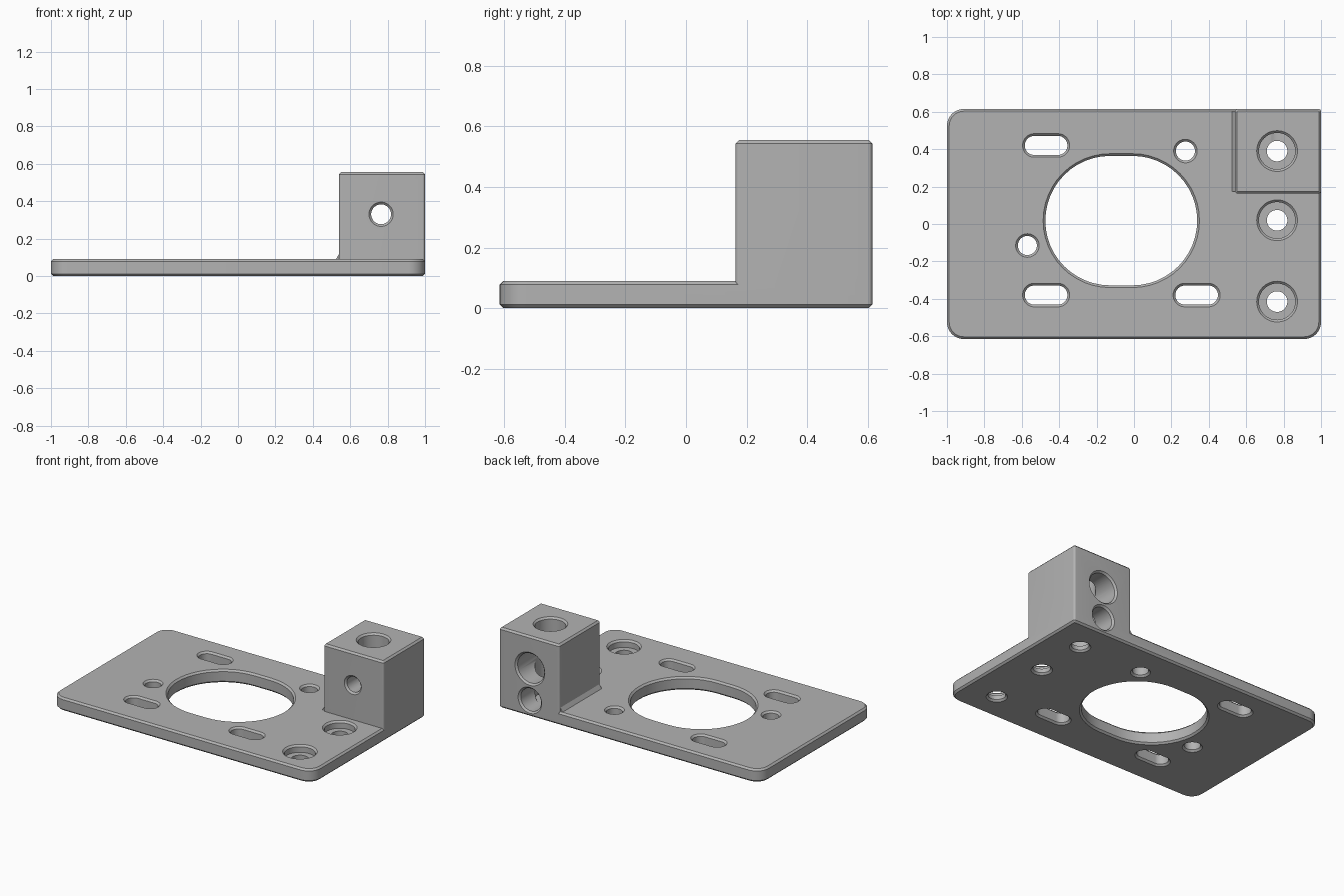
import bpy, bmesh, math
from mathutils import Matrix, Vector

if "Cube" in bpy.data.objects:
    bpy.data.objects.remove(bpy.data.objects["Cube"])

grey = bpy.data.materials.new("machined grey")
grey.use_nodes = True
grey.diffuse_color = (0.45, 0.45, 0.45, 1)
grey.node_tree.nodes["Principled BSDF"].inputs["Base Color"].default_value = (0.45, 0.45, 0.45, 1)

CH = 0.012   # edge break
T = 0.09     # plate thickness
H = 0.555    # block height
BACK = 0.615
HX, HY, HZ = 0.765, 0.39, 0.33   # block bore axes


def loft(name, rings, matrix=Matrix()):
    """Closed solid through equal-length point rings, each given as (points, height)."""
    bm = bmesh.new()
    loops = [[bm.verts.new((x, y, z)) for x, y in pts] for pts, z in rings]
    n = len(loops[0])
    for a, b in zip(loops, loops[1:]):
        for i in range(n):
            j = (i + 1) % n
            bm.faces.new((a[i], a[j], b[j], b[i]))
    bm.faces.new(loops[0][::-1])
    bm.faces.new(loops[-1])
    bm.transform(matrix)
    bmesh.ops.recalc_face_normals(bm, faces=bm.faces)
    mesh = bpy.data.meshes.new(name)
    bm.to_mesh(mesh)
    bm.free()
    mesh.materials.append(grey)
    ob = bpy.data.objects.new(name, mesh)
    bpy.context.collection.objects.link(ob)
    return ob


def outline(x0, x1, y0, y1, radii, inset=0.0, seg=8):
    """Rounded rectangle; radii run from the +x+y corner counter-clockwise."""
    pts = []
    signs = ((1, 1), (-1, 1), (-1, -1), (1, -1))
    for k, ((sx, sy), r) in enumerate(zip(signs, radii)):
        cx = x1 - r if sx > 0 else x0 + r
        cy = y1 - r if sy > 0 else y0 + r
        for i in range(seg + 1):
            a = math.pi / 2 * (k + i / seg)
            pts.append((cx + (r - inset) * math.cos(a), cy + (r - inset) * math.sin(a)))
    return pts


def stadium(half, r, seg=24):
    """Circle, or slot along x when half is above zero."""
    pts = []
    for side in (1, -1):
        for i in range(seg + (half > 0)):
            a = -side * math.pi / 2 + math.pi * i / seg if side > 0 else math.pi / 2 + math.pi * i / seg
            pts.append((side * half + r * math.cos(a), r * math.sin(a)))
    return pts


def combine(body, other, operation):
    mod = body.modifiers.new(other.name, "BOOLEAN")
    mod.operation, mod.object, mod.solver = operation, other, "EXACT"
    bpy.context.view_layer.objects.active = body
    bpy.ops.object.modifier_apply(modifier=mod.name)
    bpy.data.objects.remove(other)


def cut(steps, place, half=0.0):
    """Remove a stepped hole described by (depth, radius) pairs."""
    combine(body, loft("cutter", [(stadium(half, r), z) for z, r in steps], place), "DIFFERENCE")


def through(x, y, r, half=0.0):
    """Hole through the plate, broken at both edges."""
    e = CH + 0.01
    cut([(-0.01, r + e), (CH, r), (T - CH, r), (T + 0.01, r + e)],
        Matrix.Translation((x, y, 0)), half)


def counterbore(x, y, top):
    e = CH + 0.01
    cut([(-0.01, 0.055 + e), (CH, 0.055), (0.04, 0.055), (0.04, 0.097),
         (top - CH, 0.097), (top + 0.01, 0.097 + e)], Matrix.Translation((x, y, 0)))


# Base plate, with one square corner under the block
dims = (-1, 1, -BACK, BACK, (CH + 0.002, 0.09, 0.09, 0.09))
body = loft("mounting_bracket", [(outline(*dims, inset=i), z) for i, z in
                                 ((CH, 0), (0, CH), (0, T - CH), (CH, T))])

# Raised block
dims = (0.54, 1, 0.163, BACK, (CH + 0.002,) * 4)
block = loft("block", [(outline(*dims, inset=i), z) for i, z in
                       ((0, 0.04), (0, H - CH), (CH, H))])
combine(body, block, "UNION")

# Small wedge where the block meets the plate
upright = Matrix.Translation((0, BACK - CH, 0)) @ Matrix.Rotation(math.pi / 2, 4, "X")
wedge = [(0.522, T - 0.002), (0.56, T - 0.002), (0.56, T + 0.03), (0.542, T + 0.03)]
combine(body, loft("wedge", [(wedge, 0), (wedge, BACK - CH - 0.175)], upright), "UNION")

# Plate openings
cx = -0.068
through(cx, 0.018, 0.346, 0.06)
for x, y in ((-0.47, 0.42), (-0.47, -0.38), (0.335, -0.38)):
    through(x, y, 0.051, 0.063)
for x, y in ((-0.57, -0.115), (0.275, 0.39)):
    through(x, y, 0.051)

# Screw holes
for y, top in ((HY, H), (0.02, T), (-0.415, T)):
    counterbore(HX, y, top)

# Bores entering the block from the back
def from_back(z):
    return Matrix.Translation((HX, BACK, z)) @ Matrix.Rotation(math.pi / 2, 4, "X")

e = CH + 0.01
depth = BACK - 0.163
cut([(-0.01, 0.102 + e), (CH, 0.102), (0.24, 0.102), (0.24, 0.053),
     (depth - CH, 0.053), (depth + 0.01, 0.053 + e)], from_back(HZ))
cut([(-0.01, 0.078 + e), (CH, 0.078), (0.22, 0.078)], from_back(0.112))

bpy.ops.object.select_all(action="DESELECT")
body.select_set(True)
bpy.context.view_layer.objects.active = body
bpy.ops.object.shade_smooth_by_angle(angle=math.radians(30))
